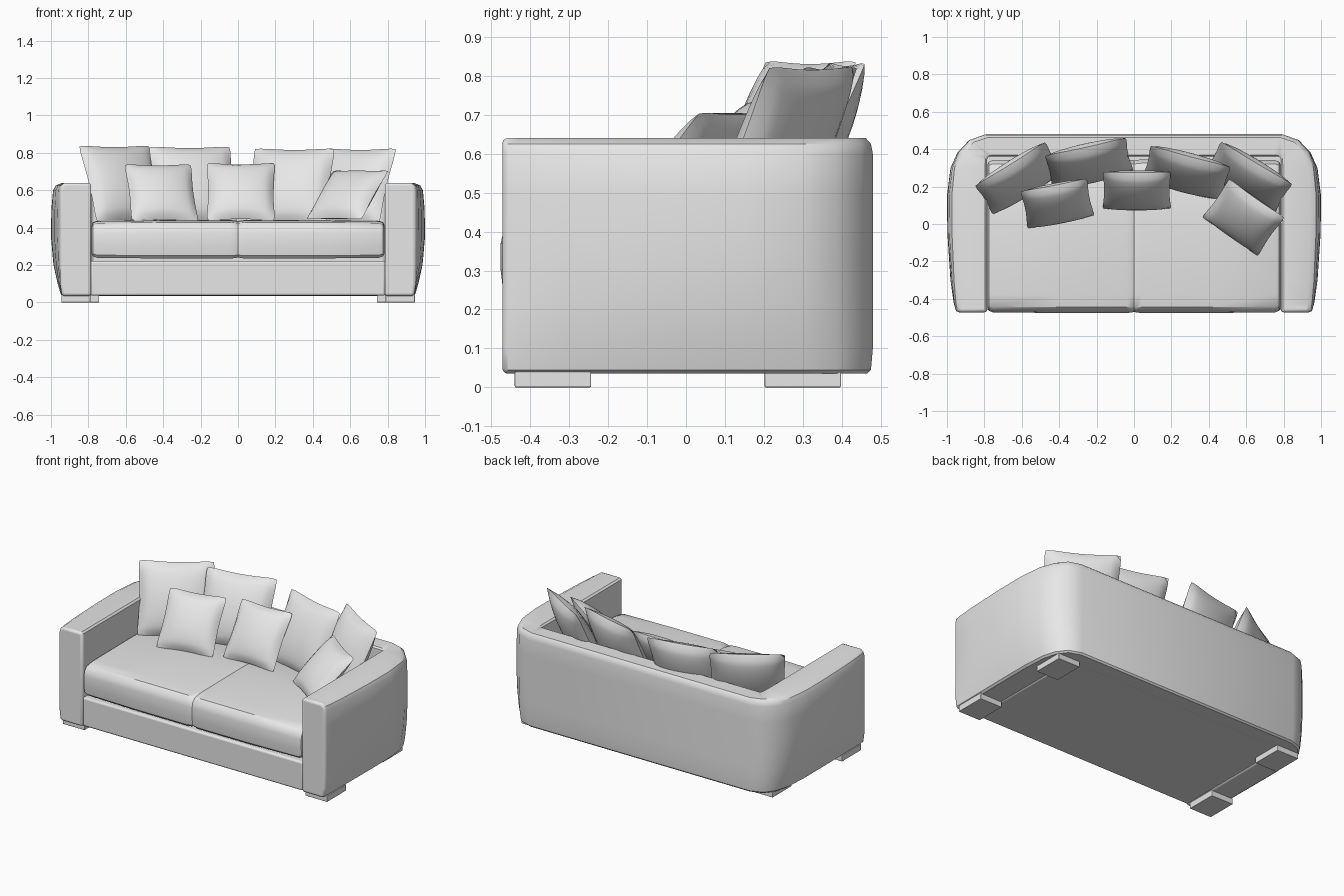
import bpy, bmesh
from math import radians
from mathutils import Matrix, Vector

cube = bpy.data.objects.get("Cube")
if cube:
    bpy.data.objects.remove(cube, do_unlink=True)

fabric = bpy.data.materials.new("light_grey_fabric")
fabric.use_nodes = True
GREY = (0.8, 0.8, 0.8, 1)
fabric.diffuse_color = GREY
fabric.node_tree.nodes["Principled BSDF"].inputs["Base Color"].default_value = GREY
parts = []


def finish(name, bm, bevel=0):
    """Turn a bmesh into a named, coloured object."""
    bmesh.ops.recalc_face_normals(bm, faces=bm.faces)
    mesh = bpy.data.meshes.new(name)
    bm.to_mesh(mesh)
    bm.free()
    obj = bpy.data.objects.new(name, mesh)
    bpy.context.collection.objects.link(obj)
    mesh.materials.append(fabric)
    if bevel:
        mod = obj.modifiers.new("rounding", "BEVEL")
        mod.width, mod.segments = bevel, 3
        mod.limit_method, mod.angle_limit = "ANGLE", radians(60)
    parts.append(obj)
    return obj


def loft(name, rings, bevel=0):
    """Skin closed rings of equal length and cap both ends."""
    bm = bmesh.new()
    rows = [[bm.verts.new(p) for p in ring] for ring in rings]
    n = len(rows[0])
    for a, b in zip(rows, rows[1:]):
        for i in range(n):
            j = (i + 1) % n
            bm.faces.new((a[i], a[j], b[j], b[i]))
    bm.faces.new(rows[0])
    bm.faces.new(rows[-1])
    return finish(name, bm, bevel)


def box(name, lo, hi, bevel):
    lo, hi = Vector(lo), Vector(hi)
    bm = bmesh.new()
    bmesh.ops.create_cube(bm, size=1)
    for v in bm.verts:
        v.co = (lo + hi) / 2 + v.co * (hi - lo)
    return finish(name, bm, bevel)


# Arms and back: one section swept around a U
# station: outer x, outer y, side bulge, inner x, inner y
half = [(.95, -.472, 0, .785, -.472), (.951, -.42, .3, .785, -.42),
        (.952, -.3, .65, .785, -.3), (.955, -.05, .95, .785, -.05),
        (.955, .15, 1, .785, .15), (.945, .3, .8, .785, .3),
        (.92, .385, .5, .785, .34), (.87, .45, .2, .785, .36),
        (.79, .48, 0, .74, .36)]
# section level: height, share of bulge, share of the way to the inner side
section = [(.035, 0, 1), (.035, 0, .12), (.045, 0, .04), (.1, .2, 0), (.2, .7, 0),
           (.35, 1, 0), (.5, .95, 0), (.6, .75, 0), (.625, .6, .04),
           (.64, .3, .15), (.64, 0, .93), (.63, 0, 1)]
stations = [(s, 1) for s in half] + [(s, -1) for s in reversed(half)]
rings = []
for (ox, oy, f, ix, iy), side in stations:
    ring = []
    for z, b, t in section:
        x = (ox + .045 * f * b) * (1 - t) + ix * t
        ring.append((side * x, oy * (1 - t) + iy * t, z))
    rings.append(ring)
loft("arms_and_back", rings, .014)

# Base below the seat
box("seat_base", (-.788, -.462, .036), (.788, .4, .222), .012)

# Seat cushion with a soft crease in the middle
profile = [(-.455, .235), (-.47, .25), (-.476, .3), (-.476, .37), (-.468, .405),
           (-.445, .428), (-.38, .438), (0, .441), (.29, .438), (.325, .425),
           (.345, .39), (.345, .25), (.33, .235)]
right = [(.783, .026), (.776, .012), (.755, .004), (.4, 0), (.04, 0), (.012, .003)]
spans = [(-x, s) for x, s in right] + [(0, .007)] + list(reversed(right))
loft("seat_cushion", [[(x, -.065 + (y + .065) * (1 - s / .41),
                        .335 + (z - .335) * (1 - s / .1)) for y, z in profile]
                      for x, s in spans])

# Feet
for side, word in ((1, "left"), (-1, "right")):
    for place, x, y in (("front", .867, -.342), ("back", .82, .3)):
        box(f"{place}_{word}_foot", (side * x - .078, y - .098, 0),
            (side * x + .078, y + .098, .04), .003)


def pillow(name, centre, size, thick, yaw, tilt, n=14):
    """Square pillow with pinched edges and soft corners."""
    bm = bmesh.new()
    for face in (1, -1):
        grid = []
        for i in range(n + 1):
            row = []
            for j in range(n + 1):
                u, v = 2 * i / n - 1, 2 * j / n - 1
                soft = 1 - .05 * (u * v) ** 6
                x = u * soft * (1 - .07 * (1 - v * v) * u * u)
                y = v * soft * (1 - .07 * (1 - u * u) * v * v)
                puff = ((1 - u * u) * (1 - v * v)) ** .55
                row.append(bm.verts.new((x * size / 2, y * size / 2,
                                         face * puff * thick / 2)))
            grid.append(row)
        for a, b in zip(grid, grid[1:]):
            for j in range(n):
                bm.faces.new((a[j], b[j], b[j + 1], a[j + 1]))
    bmesh.ops.remove_doubles(bm, verts=bm.verts, dist=.0005)
    bm.transform(Matrix.Translation(centre) @ Matrix.Rotation(radians(yaw), 4, "Z")
                 @ Matrix.Rotation(radians(90 - tilt), 4, "X"))
    finish(name, bm)


# Large back pillows
for name, centre, yaw in (("back_pillow_far_right", (-.615, .245, .635), 32),
                          ("back_pillow_mid_right", (-.24, .325, .63), 12.5),
                          ("back_pillow_mid_left", (.28, .275, .62), -15),
                          ("back_pillow_far_left", (.61, .25, .62), -31)):
    pillow(name, centre, .46, .14, yaw, 24)

# Small front pillows
for name, centre, yaw, tilt in (("front_pillow_right", (-.41, .11, .588), 11, 34),
                                ("front_pillow_middle", (.015, .18, .592), 0, 33),
                                ("front_pillow_left", (.585, .035, .575), -35, 44)):
    pillow(name, centre, .375, .12, yaw, tilt)

# Smooth shading with sharp edges kept
bpy.ops.object.select_all(action="DESELECT")
for obj in parts:
    obj.select_set(True)
bpy.context.view_layer.objects.active = parts[0]
bpy.ops.object.shade_smooth_by_angle(angle=radians(35))
